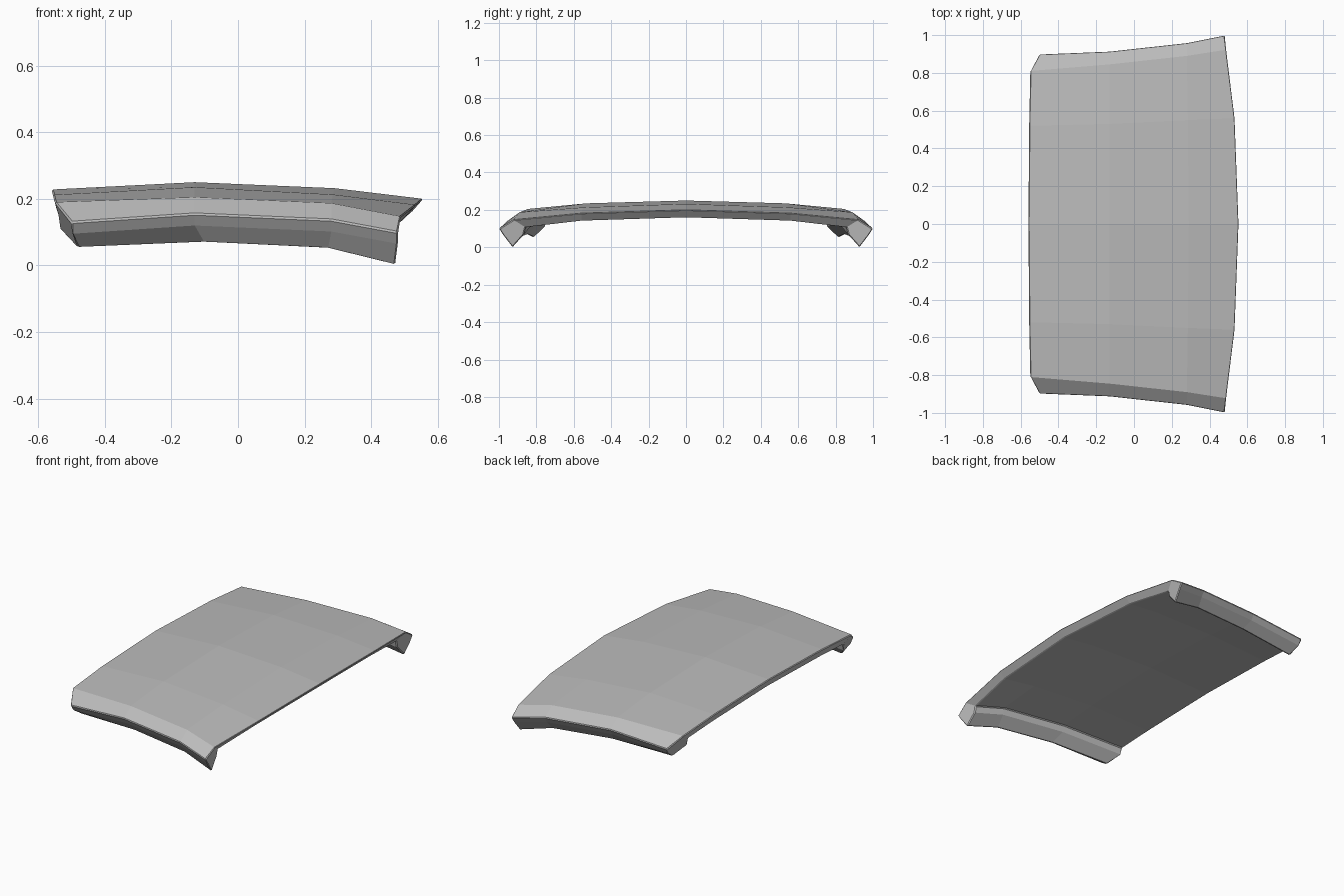
import bpy
import bmesh

cube = bpy.data.objects.get("Cube")
if cube:
    bpy.data.objects.remove(cube, do_unlink=True)

# Plain grey paint
paint = bpy.data.materials.new("grey_paint")
paint.use_nodes = True
grey = (0.5, 0.5, 0.5, 1)
paint.diffuse_color = grey
paint.node_tree.nodes["Principled BSDF"].inputs["Base Color"].default_value = grey


def half_ring(centre, quarter, edge, outer, thickness, outer_dx, foot_dx, inner_dx, under_dx):
    """Cross-section of the +y half: skin, hollow side rail, underside."""
    ex, ey, ez = edge
    return [
        centre, quarter, edge,
        (ex + outer_dx, ey + outer[0], ez + outer[1]),
        (ex + outer_dx, ey + outer[0] - 0.022, ez + outer[1] - 0.035),
        (ex + foot_dx, ey + 0.005, ez - 0.137 if ex < 0.4 else 0),
        (ex + inner_dx, ey - 0.055, ez - 0.08),
        (ex + inner_dx, ey - 0.065, ez - 0.04),
        (quarter[0] + under_dx, quarter[1], quarter[2] - thickness),
        (centre[0] + under_dx, 0, centre[2] - thickness),
    ]


# Stations from the rear lip to the front lip
rings = [
    half_ring((-0.56, 0, 0.228), (-0.556, 0.52, 0.212), (-0.55, 0.81, 0.19),
              (0.09, -0.06), 0.045, 0.05, 0.07, 0.012, 0.012),
    half_ring((-0.13, 0, 0.25), (-0.13, 0.53, 0.235), (-0.13, 0.845, 0.205),
              (0.07, -0.05), 0.05, 0, 0.03, 0, 0),
    half_ring((0.29, 0, 0.232), (0.285, 0.55, 0.213), (0.28, 0.89, 0.187),
              (0.07, -0.05), 0.045, 0, -0.01, 0, 0),
    half_ring((0.556, 0, 0.20), (0.535, 0.56, 0.182), (0.49, 0.923, 0.147),
              (0.077, -0.047), 0.04, -0.01, -0.018, -0.025, -0.035),
]

# Loft the roof skin and rail between stations, then close both ends
bm = bmesh.new()
verts = [[bm.verts.new(p) for p in ring] for ring in rings]
for a, b in zip(verts, verts[1:]):
    for i in range(len(a) - 1):
        bm.faces.new((a[i], a[i + 1], b[i + 1], b[i]))
for ring in (verts[0], verts[-1]):
    for ids in ((0, 1, 8, 9), (1, 2, 7, 8), (2, 3, 4, 5, 6, 7)):
        bm.faces.new([ring[i] for i in ids])
bmesh.ops.recalc_face_normals(bm, faces=bm.faces[:])
# The half is open on the centre plane, so fix the direction from the skin
bm.faces.ensure_lookup_table()
if bm.faces[0].normal.z < 0:
    bmesh.ops.reverse_faces(bm, faces=bm.faces[:])
mesh = bpy.data.meshes.new("roof_panel")
bm.to_mesh(mesh)
bm.free()
mesh.materials.append(paint)
roof = bpy.data.objects.new("roof_panel", mesh)
bpy.context.collection.objects.link(roof)

# Mirrored side and a fine rolled edge
mirror = roof.modifiers.new("mirror", "MIRROR")
mirror.use_axis = (False, True, False)
mirror.use_clip = True
bevel = roof.modifiers.new("rolled_edge", "BEVEL")
bevel.width = 0.005
bevel.segments = 1
bevel.limit_method = "ANGLE"
bevel.angle_limit = 0.6
